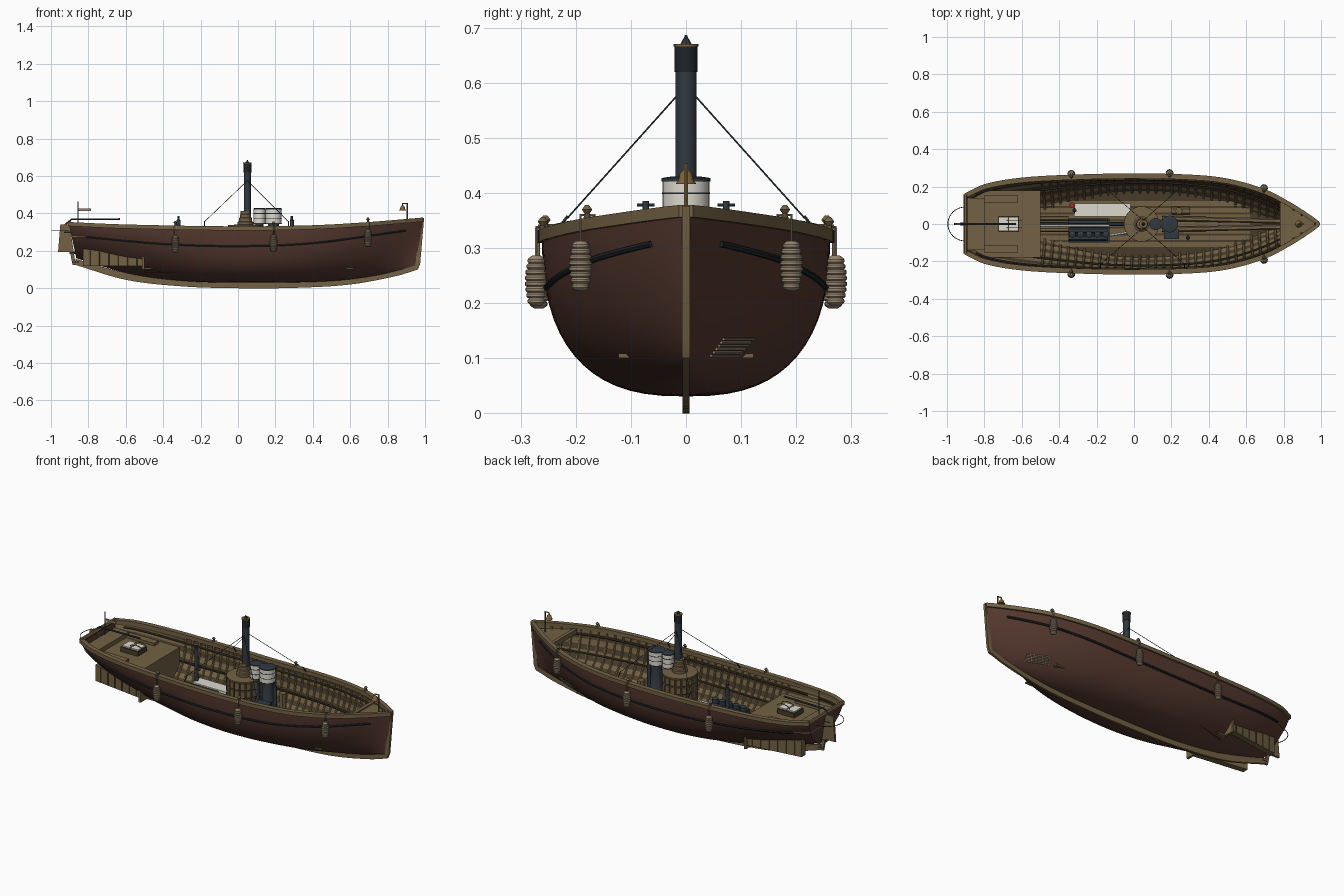
import bpy, bmesh, math
from mathutils import Vector

if "Cube" in bpy.data.objects:
    bpy.data.objects.remove(bpy.data.objects["Cube"])
made = []

def material(name, r, g, b):
    m = bpy.data.materials.new(name)
    m.use_nodes = True
    m.diffuse_color = (r, g, b, 1)
    bsdf = m.node_tree.nodes["Principled BSDF"]
    bsdf.inputs["Base Color"].default_value = (r, g, b, 1)
    bsdf.inputs["Roughness"].default_value = 0.7
    return m

MAROON = material("maroon paint", 0.09, 0.04, 0.028)
WOOD = material("oak wood", 0.17, 0.12, 0.058)
DARKWOOD = material("dark wood", 0.065, 0.045, 0.023)
STEEL = material("blue black steel", 0.03, 0.042, 0.052)
STRIPE = material("black rubber", 0.014, 0.017, 0.021)
WHITE = material("off white enamel", 0.72, 0.69, 0.62)
ROPE = material("fender rope", 0.31, 0.24, 0.16)
BRASS = material("dull brass", 0.2, 0.12, 0.04)
RED = material("red valve", 0.3, 0.03, 0.02)

def mesh(name, verts, faces, *mats, rule=None):
    me = bpy.data.meshes.new(name)
    me.from_pydata([tuple(v) for v in verts], [], faces)
    for m in mats:
        me.materials.append(m)
    bm = bmesh.new()
    bm.from_mesh(me)
    bmesh.ops.recalc_face_normals(bm, faces=bm.faces)
    bm.to_mesh(me)
    bm.free()
    if rule:
        for p in me.polygons:
            p.material_index = rule(p.index)
    ob = bpy.data.objects.new(name, me)
    bpy.context.collection.objects.link(ob)
    made.append(ob)
    return ob

def grid(name, rows, *mats, closed=False, caps=False, rule=None):
    n, k = len(rows), len(rows[0])
    span = k if closed else k - 1
    faces = [(i * k + j, i * k + (j + 1) % k, (i + 1) * k + (j + 1) % k, (i + 1) * k + j)
             for i in range(n - 1) for j in range(span)]
    if caps:
        faces += [tuple(range(k)), tuple(range((n - 1) * k, n * k))]
    return mesh(name, [v for r in rows for v in r], faces, *mats, rule=rule)

def lathe(name, x, y, profile, mat, seg=24):
    rows = [[(x + r * math.cos(a), y + r * math.sin(a), z)
             for a in [2 * math.pi * i / seg for i in range(seg)]] for r, z in profile]
    return grid(name, rows, mat, closed=True, caps=True)

def box(name, x, y, z, mat):
    rows = [[(a, y[0], z[0]), (a, y[1], z[0]), (a, y[1], z[1]), (a, y[0], z[1])] for a in x]
    return grid(name, rows, mat, closed=True, caps=True)

def prism(name, pts, y0, y1, mat):
    return grid(name, [[(x, y, z) for x, z in pts] for y in (y0, y1)], mat, closed=True, caps=True)

def tubes(name, paths, r, mat, res=1):
    cu = bpy.data.curves.new(name, "CURVE")
    cu.dimensions, cu.bevel_depth, cu.bevel_resolution, cu.use_fill_caps = "3D", r, res, True
    for path in paths:
        s = cu.splines.new("POLY")
        s.points.add(len(path) - 1)
        for p, co in zip(s.points, path):
            p.co = (*co, 1)
    tmp = bpy.data.objects.new(name + " path", cu)
    bpy.context.collection.objects.link(tmp)
    me = bpy.data.meshes.new_from_object(tmp.evaluated_get(bpy.context.evaluated_depsgraph_get()))
    bpy.data.objects.remove(tmp)
    me.name = name
    me.materials.clear()
    me.materials.append(mat)
    ob = bpy.data.objects.new(name, me)
    bpy.context.collection.objects.link(ob)
    made.append(ob)

def spline(x, pts):
    # smooth interpolation through a few control points
    i = max(0, min(len(pts) - 2, sum(p[0] <= x for p in pts) - 1))
    slope = lambda k: ((pts[min(k + 1, len(pts) - 1)][1] - pts[max(k - 1, 0)][1]) /
                       (pts[min(k + 1, len(pts) - 1)][0] - pts[max(k - 1, 0)][0]))
    (x0, a), (x1, b) = pts[i], pts[i + 1]
    h = x1 - x0
    t = (x - x0) / h
    return ((1 + 2 * t) * (1 - t) ** 2 * a + t * (1 - t) ** 2 * h * slope(i)
            + t * t * (3 - 2 * t) * b + t * t * (t - 1) * h * slope(i + 1))

# Hull lines
BEAM = [(-.905, .155), (-.8, .205), (-.6, .24), (-.3, .257), (0, .262), (.3, .256),
        (.5, .235), (.7, .178), (.85, .1), (.95, .035), (.99, .005)]
SHEER = [(-.905, .348), (-.6, .335), (0, .325), (.4, .331), (.7, .348), (.99, .372)]
BOTTOM = [(-.905, .16), (-.6, .075), (-.3, .038), (0, .03), (.5, .038), (.8, .075), (.99, .125)]
FULL = [(-.905, 1.6), (-.5, 1.9), (0, 2.5), (.4, 2.3), (.99, 1.2)]
ROUND = [(-.905, 1.3), (-.5, 1.6), (0, 2.6), (.4, 2.1), (.99, 1.1)]
KEEL = [(-.87, .125), (-.6, .045), (-.3, .01), (0, 0), (.3, .002), (.6, .02), (.85, .066), (.96, .1)]

def hull(x, t, side, off=0.0):
    t = max(0, min(1, t))
    s, k = spline(x, SHEER), spline(x, BOTTOM)
    f = (1 - (1 - t) ** spline(x, FULL)) ** (1 / spline(x, ROUND))
    low = x * .966 + .01
    y = max(0, spline(x, BEAM) * f + off)
    return Vector((low + (x - low) * t, side * y, k + (s - k) * t - min(0, off) * (1 - t)))

def hull_at(x, z, side, off=0.0):
    s, k = spline(x, SHEER), spline(x, BOTTOM)
    return hull(x, (z - k) / (s - k), side, off)

def span(a, b, n):
    return [a + (b - a) * i / n for i in range(n + 1)]

N = 16
xs = span(-.905, .99, 70)
section = lambda x, off=0: [hull(x, abs(j / N) ** 2, 1 if j > 0 else -1, off) for j in range(-N, N + 1)]
grid("hull_shell", [section(x) for x in xs], MAROON)
grid("hull_lining", [section(x, -.012) for x in span(-.895, .965, 66)], WOOD, DARKWOOD,
     rule=lambda i: 1 if (i % (2 * N)) % 2 else 0)
mesh("transom", section(-.905), [tuple(range(2 * N + 1))], MAROON)
tubes("transom_rail", [[hull(-.9, 1, -1), hull(-.9, 1, 1)]], .011, WOOD)

for side, word in ((1, "left"), (-1, "right")):
    # Cap rail and rubbing strake
    rows = []
    for x in xs:
        p = hull(x, 1, side)
        rows.append([(p.x, side * max(0, abs(p.y) + a), p.z + b)
                     for a, b in ((.008, -.016), (.008, .006), (-.02, .006), (-.02, -.016))])
    grid(word + "_cap_rail", rows, WOOD, closed=True, caps=True)
    strake = [(-.82, .272), (-.4, .235), (0, .224), (.4, .24), (.9, .307)]
    tubes(word + "_strake", [[hull_at(x, spline(x, strake), side, .001) for x in span(-.82, .9, 50)]], .006, STRIPE)
    # Ribs and stringers
    tubes(word + "_ribs", [[hull(x, t * t, side, -.015) for t in span(.15, .97, 9)]
                           for x in span(-.5, .9, 32)], .007, WOOD)
    tubes(word + "_stringers", [[hull(x, t, side, -.022) for x in span(-.85, .9, 40)]
                                for t in (.5, .85)], .005, DARKWOOD)
    # Stern side board with battens
    corners = [(-.83, .12, .118), (-.5, .165, .118), (-.5, .165, .165), (-.83, .12, .212)]
    grid(word + "_stern_board", [[(x, side * (y + d), z) for x, y, z in corners] for d in (-.03, .004)],
         WOOD, closed=True, caps=True)
    tubes(word + "_stern_board_battens", [[(x, side * (.237 + .1364 * x + .001), .12),
          (x, side * (.237 + .1364 * x + .001), .09 - .142 * x)] for x in span(-.79, -.54, 5)], .002, DARKWOOD, 0)
    # Hanging fenders with ropes and rail knobs
    for i, (x, z) in enumerate(((-.335, .19), (.19, .195), (.695, .222))):
        p = hull(x, 1, side)
        y = p.y + side * .012
        prof = [(.008, z)]
        for k in range(8):
            b = z + .003 + k * .0105
            r = .014 + .007 * math.sin(math.pi * (k + .7) / 8.4)
            prof += [(r * .84, b), (r, b + .003), (r, b + .0075), (r * .84, b + .0105)]
        lathe(f"{word}_fender_{i}", x, y, prof + [(.008, z + .091)], ROPE, 16)
        tubes(f"{word}_fender_rope_{i}", [[(x - .004, y, z + .09), (x - .004, y, p.z + .012), (x, p.y - side * .015, p.z + .012)],
              [(x + .005, y, z + .09), (x + .005, y, p.z + .01)]], .0025, ROPE)
        lathe(f"{word}_rail_knob_{i}", x, p.y, [(.008, p.z), (.005, p.z + .015), (.01, p.z + .022), (.004, p.z + .03)], WOOD, 10)
    # Funnel stays
    tubes(word + "_stays", [[(.05, side * .018, .575), (x, side * .215, .355)] for x in (-.18, .27)], .0015, STEEL)
    for i, x in enumerate((-.18, .27)):
        tubes(f"{word}_stay_anchor_{i}", [[(x, side * .215, .358), (x, side * .24, .325)]], .003, STEEL)

# Keel, stem and rudder
kx = span(-.87, .96, 40)
prism("keel", [(x, spline(x, KEEL)) for x in kx] + [(x, spline(x, BOTTOM) + .008) for x in reversed(kx)], -.006, .006, WOOD)
prism("stem", [(.94, .094), (.962, .1), (.974, .13), (.995, .376), (.972, .376), (.95, .14)], -.007, .007, WOOD)
prism("rudder", [(-.962, .195), (-.95, .34), (-.9, .34), (-.868, .125), (-.885, .125), (-.898, .195)], -.006, .006, WOOD)
tubes("rudder_pintles", [[(-.93, 0, .3), (-.87, 0, .3)], [(-.9, 0, .19), (-.85, 0, .19)], [(-.885, 0, .14), (-.85, 0, .14)]], .008, STEEL)
tubes("rudder_guard", [[(-.905 - .09 * math.cos(a), .09 * math.sin(a), .31) for a in span(-1.57, 1.57, 20)]], .002, STEEL)
tubes("tiller", [[(-.925, 0, .34), (-.89, 0, .368), (-.63, 0, .37)]], .005, STEEL)
tubes("flagstaff", [[(-.855, 0, .33), (-.855, 0, .465)]], .003, STEEL)
box("furled_flag", (-.852, -.785), (-.004, .004), (.413, .426), ROPE)

# Inner floor and centre beams
def flat_deck(name, x0, x1, z, inset, mat, limit=1.0):
    rows = []
    for x in span(x0, x1, 16):
        y = min(limit, max(.001, hull_at(x, z, 1).y - inset))
        rows.append([(x, -y, z - .012), (x, y, z - .012), (x, y, z), (x, -y, z)])
    grid(name, rows, mat, closed=True, caps=True)

flat_deck("floor", -.5, .8, .1, .02, DARKWOOD)
for i, y in enumerate(span(-.11, .11, 6)):
    box(f"floor_plank_{i}", (-.5, .62), (y - .013, y + .013), (.1, .108), WOOD)
for y in (-.03, .03):
    tubes(f"long_beam_{'left' if y > 0 else 'right'}", [[(.15, y, .13), (.82, y * .5, .15)], [(-.5, y, .15), (-.35, y, .15)]], .014, WOOD)
tubes("propeller_shaft", [[(-.5, 0, .16), (.1, 0, .15)]], .012, STEEL)

# Stern deck, benches, skylight and foredeck
flat_deck("stern_deck", -.89, -.5, .285, .012, WOOD, .18)
box("stern_bulkhead", (-.512, -.5), (-.18, .18), (.1, .28), WOOD)
box("aft_bench", (-.89, -.8), (-.14, .14), (.285, .31), WOOD)
for y in (-.135, .135):
    box("side_bench", (-.8, -.62), (y - .02, y + .02), (.285, .3), WOOD)
box("skylight_frame", (-.725, -.615), (-.042, .042), (.285, .312), DARKWOOD)
for x in (-.697, -.643):
    box("skylight_pane", (x - .024, x + .024), (-.034, .034), (.312, .319), WHITE)
tubes("skylight_guard", [[(-.64 + .04 * math.cos(a), y, .315 + .02 * math.sin(a)) for a in span(0, 3.14, 10)] for y in (-.02, .02)], .002, BRASS)
flat_deck("foredeck", .79, .965, .335, .008, WOOD)
box("foredeck_beam", (.78, .8), (-.115, .115), (.315, .342), WOOD)

# Bow bell
tubes("bell_post", [[(.905, 0, .33), (.905, 0, .452), (.88, 0, .452), (.88, 0, .44)]], .004, BRASS)
lathe("bell", .88, 0, [(.019, .416), (.014, .423), (.011, .436), (.004, .443)], BRASS, 16)

# Boiler barrel with staves and hoops
lathe("boiler", .04, 0, [(.086, .1), (.086, .33), (.07, .338), (.03, .338)], DARKWOOD, 32)
for k, z in enumerate(span(.11, .29, 4)):
    for a in span(0, 2 * math.pi * 17 / 18, 17):
        slat = box("boiler_lagging", (.08, .094), (-.0125, .0125), (z, z + .037), WOOD)
        slat.rotation_euler.z = a
        slat.location.x = .04
lathe("boiler_lid", .04, 0, [(.094, .33), (.094, .337), (.04, .341)], WOOD, 32)
lathe("funnel_collar", .04, 0, [(.042, .335), (.042, .355), (.035, .358), (.035, .375), (.03, .378),
                                (.03, .393), (.026, .396), (.026, .412)], WOOD)
# Funnel
lathe("funnel", .05, 0, [(.019, .34), (.019, .625)], STEEL)
lathe("funnel_cap", .05, 0, [(.021, .62), (.021, .668)], STRIPE)
lathe("funnel_rim", .05, 0, [(.0225, .666), (.0225, .671)], BRASS)
lathe("funnel_tip", .05, 0, [(.01, .671), (.003, .684), (.002, .687)], STEEL, 8)

# White tanks on steel stands
for name, x, r in (("front_tank", .19, .043), ("rear_tank", .115, .031)):
    lathe(name, x, 0, [(r, .343), (r, .424)], WHITE)
    lathe(name + "_lid", x, 0, [(r + .002, .421), (r + .002, .427), (r * .6, .43)], STEEL)
    for z in (.345, .37, .398):
        lathe(name + "_band", x, 0, [(r + .001, z), (r + .001, z + .003)], STRIPE)
    lathe(name + "_stand", x, 0, [(r, .1), (r, .2), (r * .7, .22), (r * .7, .343)], STEEL)
box("pump_body", (.16, .24), (-.08, -.03), (.1, .24), STEEL)
tubes("pump_pipes", [[(.2, .07, .12), (.3, .07, .12)], [(.24, .07, .1), (.24, .07, .26)]], .02, WOOD)

# Engine, white casing and control levers
box("engine_casing", (-.32, -.02), (.04, .11), (.1, .183), WHITE)
box("engine_bed", (-.35, -.13), (-.1, .03), (.1, .15), STEEL)
tubes("engine_cylinders", [[(-.35, y, .175), (-.14, y, .175)] for y in (-.075, -.035, .01)], .016, STEEL)
for x in span(-.33, -.15, 4):
    lathe("engine_valve", x, -.055, [(.018, .15), (.018, .21), (.01, .215)], STEEL, 12)
tubes("engine_rods", [[(-.5, -.01, .19), (-.13, -.01, .19)], [(-.13, -.06, .17), (.0, -.04, .17)]], .007, WHITE)
for name, x, y in (("aft_lever", -.318, .073), ("fore_lever", .288, -.073)):
    lathe(name, x, y, [(.011, .1), (.011, .365), (.006, .368), (.006, .385)], STEEL, 14)
    tubes(name + "_handle", [[(x, y - .016, .378), (x, y + .016, .378)]], .003, STEEL)
for z in (.19, .23):
    lathe("red_handwheel", -.33, .1, [(.016, z), (.016, z + .006)], RED, 14)

# Slatted intake grille on the left bow
for i, z in enumerate(span(.104, .134, 5)):
    tubes(f"intake_slat_{i}", [[hull_at(x, z, 1, .002) for x in span(.66, .78, 6)]], .003, ROPE)

bpy.ops.object.select_all(action="DESELECT")
for ob in made:
    ob.select_set(True)
bpy.context.view_layer.objects.active = made[0]
bpy.ops.object.shade_smooth_by_angle(angle=math.radians(35))
